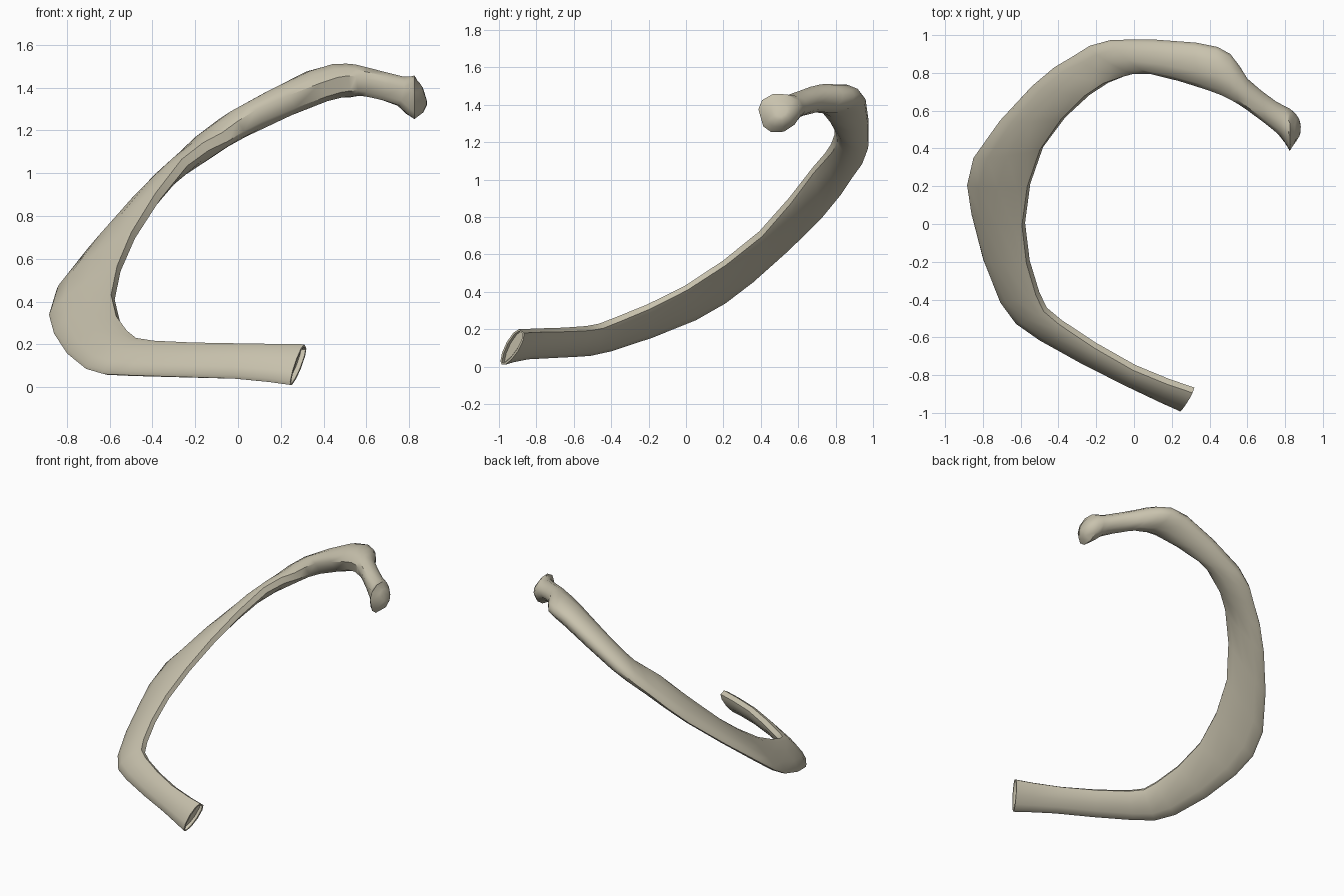
import bpy
import bmesh
import math
from mathutils import Vector

default_cube = bpy.data.objects.get("Cube")
if default_cube:
    bpy.data.objects.remove(default_cube, do_unlink=True)

# Stations along the bone: inner upper edge, outer lower edge, half thickness
STATIONS = [
    ((.315, -.88, .19), (.245, -.985, .01), .04),
    ((0, -.76, .195), (-.02, -.86, .04), .04),
    ((-.39, -.52, .205), (-.5, -.61, .055), .04),
    ((-.51, -.37, .25), (-.71, -.41, .085), .04),
    ((-.585, 0, .42), (-.86, .05, .25), .035),
    ((-.49, .4, .71), (-.85, .35, .45), .04),
    ((-.25, .68, 1.05), (-.54, .73, .8), .045),
    ((-.06, .78, 1.17), (-.32, .89, 1.02), .055),
    ((.1, .8, 1.27), (-.12, .975, 1.18), .07),
    ((.4, .72, 1.39), (.33, .96, 1.43), .08),
    ((.52, .66, 1.42), (.51, .9, 1.45), .08),
    ((.6, .61, 1.41), (.6, .77, 1.45), .07),
    ((.77, .47, 1.37), (.75, .65, 1.4), .07),
    ((.825, .4, 1.33), (.825, .61, 1.39), .105),
    ((.868, .46, 1.36), (.865, .56, 1.38), .055),
]

# Half of the cross-section: a flat rim on the inner edge, a rounded outer edge
HALF_SECTION = [(1, .45), (.7, .85), (.1, 1), (-.5, .8), (-.9, .4)]
SECTION = HALF_SECTION + [(-1, 0)] + [(u, -v) for u, v in reversed(HALF_SECTION)]


def spline(values, index, t):
    """Smooth interpolation between neighbouring stations."""
    last = len(values) - 1
    a, b, c, d = (values[min(max(index + k, 0), last)] for k in (-1, 0, 1, 2))
    m, n = (c - a) / 2, (d - b) / 2
    return (b + m * t + (3 * (c - b) - 2 * m - n) * t ** 2
            + (2 * (b - c) + m + n) * t ** 3)


def sample(values, steps):
    points = [spline(values, i, k / steps)
              for i in range(len(values) - 1) for k in range(steps)]
    return points + [values[-1]]


def bone_material():
    colour = (.58, .54, .42, 1)
    material = bpy.data.materials.new("pale bone")
    material.use_nodes = True
    material.diffuse_color = colour
    shader = next(n for n in material.node_tree.nodes if n.type == "BSDF_PRINCIPLED")
    shader.inputs["Base Color"].default_value = colour
    shader.inputs["Roughness"].default_value = .7
    return material


inner = sample([Vector(s[0]) for s in STATIONS], 2)
outer = sample([Vector(s[1]) for s in STATIONS], 2)
thickness = sample([s[2] for s in STATIONS], 2)
centres = [(a + b) / 2 for a, b in zip(inner, outer)]

# Curved shaft, swept through all the stations up to the knobbed head
bm = bmesh.new()
rings = []
for i, centre in enumerate(centres):
    tangent = centres[min(i + 1, len(centres) - 1)] - centres[max(i - 1, 0)]
    across = (inner[i] - outer[i]) / 2
    through = across.cross(tangent).normalized() * thickness[i]
    rings.append([bm.verts.new(centre + across * u + through * v) for u, v in SECTION])

for ring, following in zip(rings, rings[1:]):
    for k in range(len(SECTION)):
        j = (k + 1) % len(SECTION)
        bm.faces.new((ring[k], ring[j], following[j], following[k]))

front_end = bm.faces.new(rings[0])
head_end = bm.faces.new(rings[-1])
bmesh.ops.recalc_face_normals(bm, faces=bm.faces[:])

# Shallow cup in the front end, slight dome on the head
bmesh.ops.inset_region(bm, faces=[front_end], thickness=.01, depth=0)
bmesh.ops.inset_region(bm, faces=[front_end], thickness=.006, depth=-.02)
bmesh.ops.inset_region(bm, faces=[head_end], thickness=.02, depth=.006)

mesh = bpy.data.meshes.new("rib_bone")
bm.to_mesh(mesh)
bm.free()
mesh.materials.append(bone_material())
rib = bpy.data.objects.new("rib_bone", mesh)
bpy.context.collection.objects.link(rib)

bpy.ops.object.select_all(action="DESELECT")
rib.select_set(True)
bpy.context.view_layer.objects.active = rib
bpy.ops.object.shade_smooth_by_angle(angle=math.radians(40))
